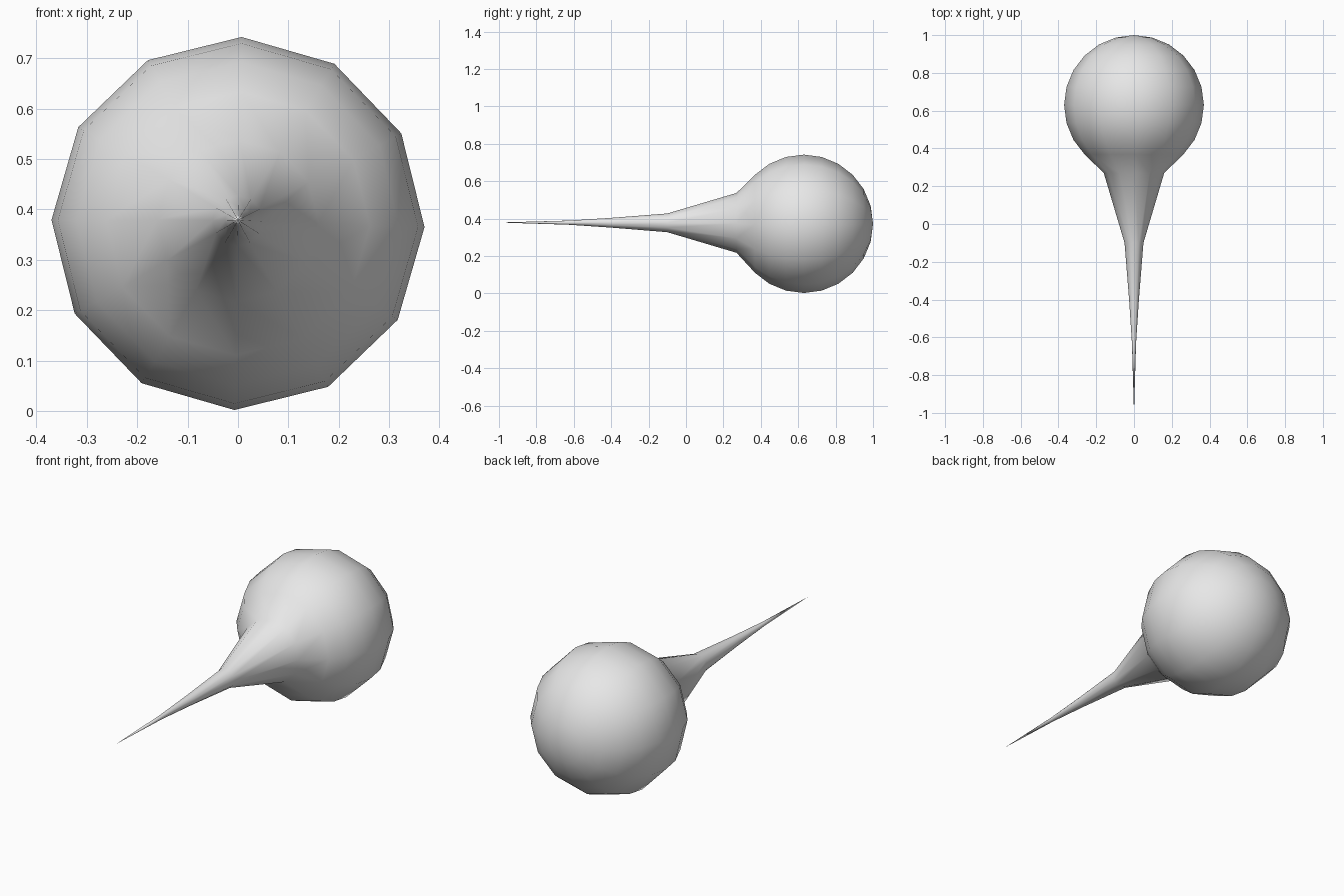
import bpy
import bmesh
from math import sin, cos, pi, radians
from mathutils import Matrix, Vector

cube = bpy.data.objects.get("Cube")
if cube:
    bpy.data.objects.remove(cube, do_unlink=True)

RADIUS, SIDES = 0.37, 12
CENTRE = Vector((0, 0.63, 0.372))

# Light grey material
grey = bpy.data.materials.new("light_grey")
grey.use_nodes = True
colour = (0.8, 0.8, 0.8, 1)
grey.diffuse_color = colour
grey.node_tree.nodes["Principled BSDF"].inputs["Base Color"].default_value = colour

# Profile (y, radius): round bulb from its back pole, then the tapering spike
profile = [(CENTRE.y + RADIUS * cos(radians(15 * i)), RADIUS * sin(radians(15 * i)))
           for i in range(10)]
profile += [(0.27, 0.16), (-0.1, 0.05), (-0.4, 0.026), (-0.63, 0.011), (-1, 0)]

# Revolve the profile around the long axis
bm = bmesh.new()
tilt = Matrix.Rotation(radians(1.1), 3, 'Y')
verts = [bm.verts.new(CENTRE + tilt @ Vector((0, y - CENTRE.y, r))) for y, r in profile]
edges = [bm.edges.new(pair) for pair in zip(verts, verts[1:])]
bmesh.ops.spin(bm, geom=verts + edges, cent=CENTRE, axis=(0, 1, 0),
               angle=2 * pi, steps=SIDES, use_merge=True)
bmesh.ops.remove_doubles(bm, verts=bm.verts, dist=0.0005)
bmesh.ops.recalc_face_normals(bm, faces=bm.faces)

# The spike sits slightly higher than the bulb
for v in bm.verts:
    if v.co.y < 0.3:
        v.co.z += 0.005 + 0.002 * max(0, -v.co.y)

mesh = bpy.data.meshes.new("bulb_with_spike")
bm.to_mesh(mesh)
bm.free()
mesh.materials.append(grey)
for face in mesh.polygons:
    face.use_smooth = True
bulb = bpy.data.objects.new("bulb_with_spike", mesh)
bpy.context.collection.objects.link(bulb)
